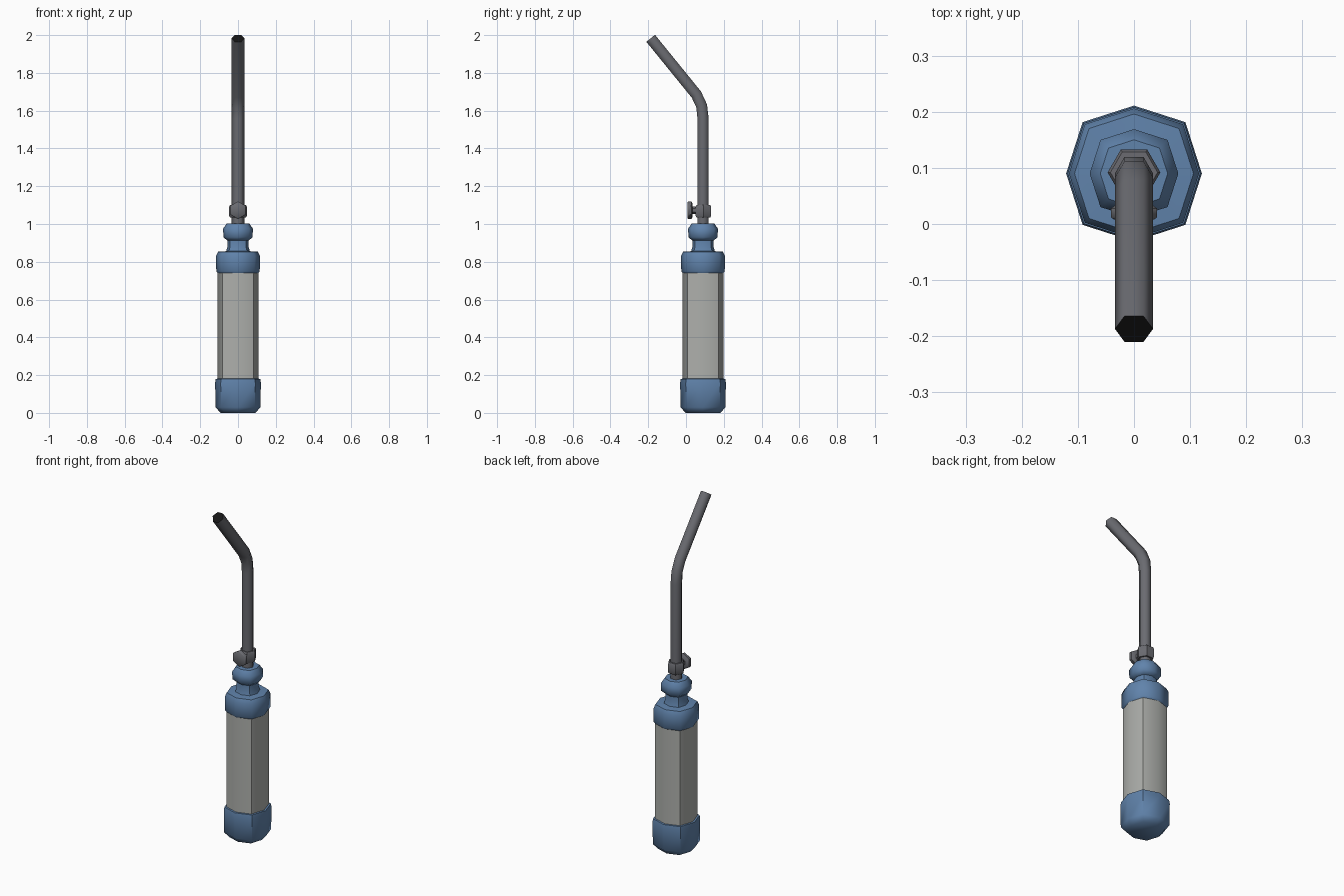
import bpy, bmesh, math
from mathutils import Vector

if "Cube" in bpy.data.objects:
    bpy.data.objects.remove(bpy.data.objects["Cube"])

AXIS_Y = 0.09  # the canister stands behind the origin


def material(name, rgb):
    m = bpy.data.materials.new(name)
    m.diffuse_color = (*rgb, 1)
    m.use_nodes = True
    m.node_tree.nodes["Principled BSDF"].inputs["Base Color"].default_value = m.diffuse_color
    return m


BLUE = material("blue", (0.118, 0.228, 0.41))
GREY = material("light_grey", (0.42, 0.43, 0.41))
STEEL = material("dark_steel", (0.145, 0.148, 0.165))
BLACK = material("nozzle_black", (0.008, 0.008, 0.008))


def skin(name, rings, mats, angle, cap_start=False, cap_end=False):
    """Bridge equal rings of points into a tube; end cap takes the last material."""
    bm = bmesh.new()
    loops = [[bm.verts.new(p) for p in ring] for ring in rings]
    n = len(loops[0])
    for a, b in zip(loops, loops[1:]):
        for i in range(n):
            j = (i + 1) % n
            bm.faces.new((a[i], a[j], b[j], b[i]))
    if cap_start:
        bm.faces.new(loops[0][::-1])
    if cap_end:
        bm.faces.new(loops[-1]).material_index = len(mats) - 1
    bmesh.ops.recalc_face_normals(bm, faces=bm.faces)
    me = bpy.data.meshes.new(name)
    bm.to_mesh(me)
    bm.free()
    for m in mats:
        me.materials.append(m)
    me.shade_smooth()
    me.set_sharp_from_angle(angle=math.radians(angle))
    ob = bpy.data.objects.new(name, me)
    bpy.context.collection.objects.link(ob)
    return ob


def turned(name, profile, mat, cap_start=False, cap_end=False):
    """Octagonal part from (radius, z) points, with slightly fuller diagonals."""
    rings = []
    for r, z in profile:
        ring = []
        for i in range(8):
            a = i * math.pi / 4
            k = r * (1.07 if i % 2 else 1.0)
            ring.append((k * math.cos(a), AXIS_Y + k * math.sin(a), z))
        rings.append(ring)
    return skin(name, rings, [mat], 50, cap_start, cap_end)


def hexring(centre, u, v, r):
    c, u, v = Vector(centre), Vector(u), Vector(v)
    return [c + r * (math.cos(i * math.pi / 3) * u + math.sin(i * math.pi / 3) * v)
            for i in range(6)]


# Canister: bottom cap, grip and top band
turned("base_cap", [(0.092, 0), (0.119, 0.03), (0.121, 0.16), (0.118, 0.18), (0.108, 0.181)],
       BLUE, cap_start=True)
turned("canister_body", [(0.108, 0.18), (0.108, 0.74)], GREY)
turned("top_band", [(0.108, 0.74), (0.115, 0.75), (0.116, 0.83), (0.106, 0.853), (0.062, 0.856)], BLUE)
# Neck and flared collar
turned("neck", [(0.063, 0.855), (0.056, 0.88), (0.056, 0.915)], BLUE)
turned("neck_collar", [(0.056, 0.912), (0.077, 0.93), (0.079, 0.975), (0.06, 1.003)],
       BLUE, cap_start=True, cap_end=True)

# Bent hexagonal tube with a dark mouth
path = [Vector((0, AXIS_Y, 1.0)), Vector((0, AXIS_Y, 1.56)), Vector((0, 0.083, 1.625)),
        Vector((0, 0.055, 1.685)), Vector((0, -0.187, 1.983))]
rings = []
for i, p in enumerate(path):
    d = (path[min(i + 1, len(path) - 1)] - path[max(i - 1, 0)]).normalized()
    if i == 1:
        d = Vector((0, -0.05, 1)).normalized()
    if i == 3:
        d = Vector((0, -0.57, 0.82)).normalized()
    rings.append(hexring(p, (1, 0, 0), d.cross(Vector((1, 0, 0))), 0.034))
skin("nozzle_tube", rings, [STEEL, BLACK], 61, cap_end=True)

# Valve collar round the tube
skin("valve_collar", [hexring((0, AXIS_Y + 0.002, z), (1, 0, 0), (0, 1, 0), r)
                      for r, z in ((0.042, 1.035), (0.047, 1.042), (0.047, 1.093), (0.042, 1.10))],
     [STEEL], 50, True, True)
# Valve stem and knob, facing the front
for name, prof in (("valve_stem", ((0.02, 0.06), (0.02, 0.03))),
                   ("valve_knob", ((0.036, 0.035), (0.047, 0.028), (0.047, 0.012), (0.042, 0.008)))):
    skin(name, [hexring((0, y, 1.073), (0, 0, 1), (1, 0, 0), r) for r, y in prof],
         [STEEL], 50, True, True)
